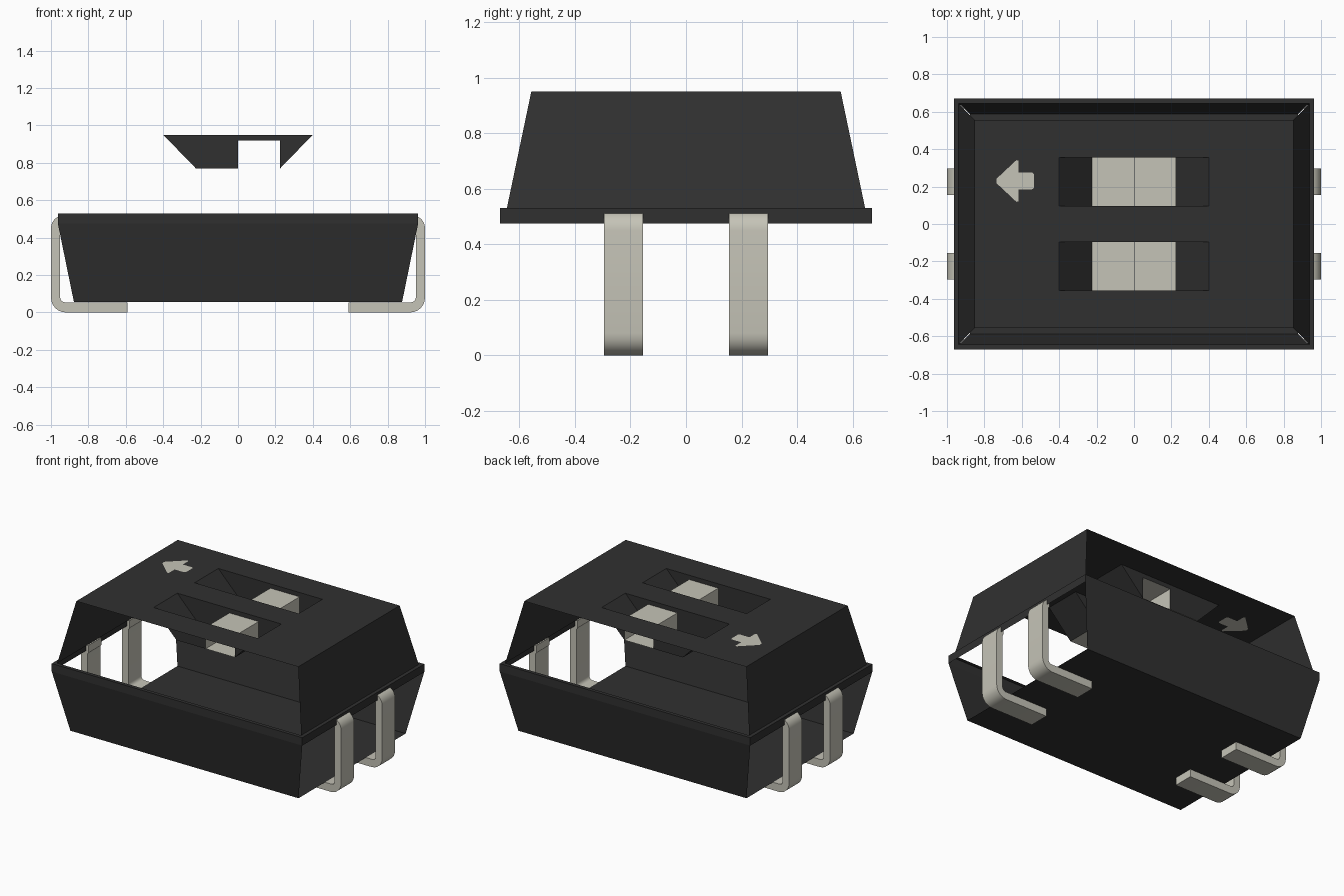
import bpy, bmesh, math

old = bpy.data.objects.get("Cube")
if old:
    bpy.data.objects.remove(old, do_unlink=True)


def material(name, rgb):
    m = bpy.data.materials.new(name)
    m.use_nodes = True
    m.diffuse_color = (*rgb, 1)
    bsdf = m.node_tree.nodes["Principled BSDF"]
    bsdf.inputs["Base Color"].default_value = (*rgb, 1)
    bsdf.inputs["Roughness"].default_value = 0.6
    return m


DARK = material("black plastic", (0.030, 0.030, 0.030))
PALE = material("pale metal", (0.56, 0.55, 0.475))


def finish(bm, name, mat, smooth=False):
    bmesh.ops.remove_doubles(bm, verts=bm.verts, dist=1e-5)
    bmesh.ops.recalc_face_normals(bm, faces=bm.faces)
    me = bpy.data.meshes.new(name)
    bm.to_mesh(me)
    bm.free()
    me.materials.append(mat)
    ob = bpy.data.objects.new(name, me)
    bpy.context.collection.objects.link(ob)
    if smooth:
        bpy.ops.object.select_all(action='DESELECT')
        ob.select_set(True)
        bpy.context.view_layer.objects.active = ob
        bpy.ops.object.shade_smooth_by_angle(angle=math.radians(35))
    return ob


def face(bm, pts):
    return bm.faces.new([bm.verts.new(p) for p in pts])


def rect(x, y, z, cx=0, cy=0):
    return [(cx - x, cy - y, z), (cx + x, cy - y, z), (cx + x, cy + y, z), (cx - x, cy + y, z)]


def band(bm, lower, upper, sides):
    # sides: 0 front, 1 left (+x), 2 back, 3 right (-x)
    for i in sides:
        j = (i + 1) % 4
        face(bm, [lower[i], lower[j], upper[j], upper[i]])


def arc(cx, cz, r, a0, a1, n=6):
    return [(cx + r * math.cos(math.radians(a0 + (a1 - a0) * k / n)),
             cz + r * math.sin(math.radians(a0 + (a1 - a0) * k / n))) for k in range(n + 1)]


# Main dimensions
TOP, SLOT_Z, KNOB_Z = 0.95, 0.77, 0.92
ROW_Y, SLOT_HY = 0.225, 0.13
SLOT_X, FLOOR_X = 0.40, 0.225

# Lower tray: floor with front and back walls, ends open for the legs
floor = rect(0.877, 0.588, 0.055)
rim_low = rect(0.963, 0.67, 0.475)
rim_top = rect(0.963, 0.67, 0.53)
bm = bmesh.new()
face(bm, floor)
band(bm, floor, rim_low, (0, 2))
finish(bm, "lower_tray", DARK)

# Rim around the middle with a narrow ledge
cover_low = rect(0.938, 0.645, 0.53)
bm = bmesh.new()
band(bm, rim_low, rim_top, range(4))
band(bm, rim_top, cover_low, range(4))
finish(bm, "middle_rim", DARK)

# Upper cover: sloped end walls, front and back open
cover_top = rect(0.853, 0.557, TOP)
bm = bmesh.new()
band(bm, cover_low, cover_top, (1, 3))
finish(bm, "cover_ends", DARK)

# Arrow outline on the top
half = [(-0.735, 0.012), (-0.628, 0.112), (-0.617, 0.108), (-0.617, 0.045),
        (-0.545, 0.045), (-0.535, 0.036)]
arrow = [(x, 0.23 + y, TOP) for x, y in half]
arrow += [(x, 0.23 - y, TOP) for x, y in reversed(half)]

# Top panel with slot and arrow openings
bm = bmesh.new()
loops = [cover_top, arrow] + [rect(SLOT_X, SLOT_HY, TOP, 0, s * ROW_Y) for s in (-1, 1)]
for loop in loops:
    vs = [bm.verts.new(p) for p in loop]
    for a, b in zip(vs, vs[1:] + vs[:1]):
        bm.edges.new((a, b))
bmesh.ops.triangle_fill(bm, edges=bm.edges[:], use_beauty=True, normal=(0, 0, 1))
finish(bm, "top_panel", DARK)

# Arrow inlay
bm = bmesh.new()
face(bm, arrow)
finish(bm, "arrow_mark", PALE)

for label, s in (("front", -1), ("back", 1)):
    y0, y1 = s * ROW_Y - SLOT_HY, s * ROW_Y + SLOT_HY

    # Slot well: notched side walls and sloped ends
    side = [(-SLOT_X, TOP), (-FLOOR_X, SLOT_Z), (0, SLOT_Z), (0, KNOB_Z),
            (FLOOR_X, KNOB_Z), (FLOOR_X, SLOT_Z), (SLOT_X, TOP)]
    bm = bmesh.new()
    for y in (y0, y1):
        face(bm, [(x, y, z) for x, z in side])
    for e in (-1, 1):
        face(bm, [(e * SLOT_X, y0, TOP), (e * SLOT_X, y1, TOP),
                  (e * FLOOR_X, y1, SLOT_Z), (e * FLOOR_X, y0, SLOT_Z)])
    finish(bm, label + "_slot_well", DARK)

    # Slider: slot floor and raised knob
    path = [(-FLOOR_X, SLOT_Z), (0, SLOT_Z), (0, KNOB_Z),
            (FLOOR_X, KNOB_Z), (FLOOR_X, SLOT_Z), (0, SLOT_Z)]
    bm = bmesh.new()
    for (xa, za), (xb, zb) in zip(path, path[1:]):
        face(bm, [(xa, y0, za), (xb, y0, zb), (xb, y1, zb), (xa, y1, za)])
    finish(bm, label + "_slider", PALE)

# Bent legs: foot, upright and a short turn into the rim
profile = [(0.592, 0.0)] + arc(0.92, 0.08, 0.08, -90, 0) + arc(0.93, 0.45, 0.07, 0, 80)
profile += [(0.942, 0.468)] + arc(0.93, 0.45, 0.021, 50, 0, 2)
profile += arc(0.925, 0.08, 0.026, 0, -90, 4) + [(0.592, 0.054)]
for side_name, sx in (("left", 1), ("right", -1)):
    for row, sy in (("front", -1), ("back", 1)):
        bm = bmesh.new()
        f = face(bm, [(sx * x, sy * ROW_Y - 0.071, z) for x, z in profile])
        ext = bmesh.ops.extrude_face_region(bm, geom=[f])
        verts = [v for v in ext["geom"] if isinstance(v, bmesh.types.BMVert)]
        bmesh.ops.translate(bm, verts=verts, vec=(0, 0.142, 0))
        finish(bm, f"{side_name}_{row}_leg", PALE, smooth=True)
